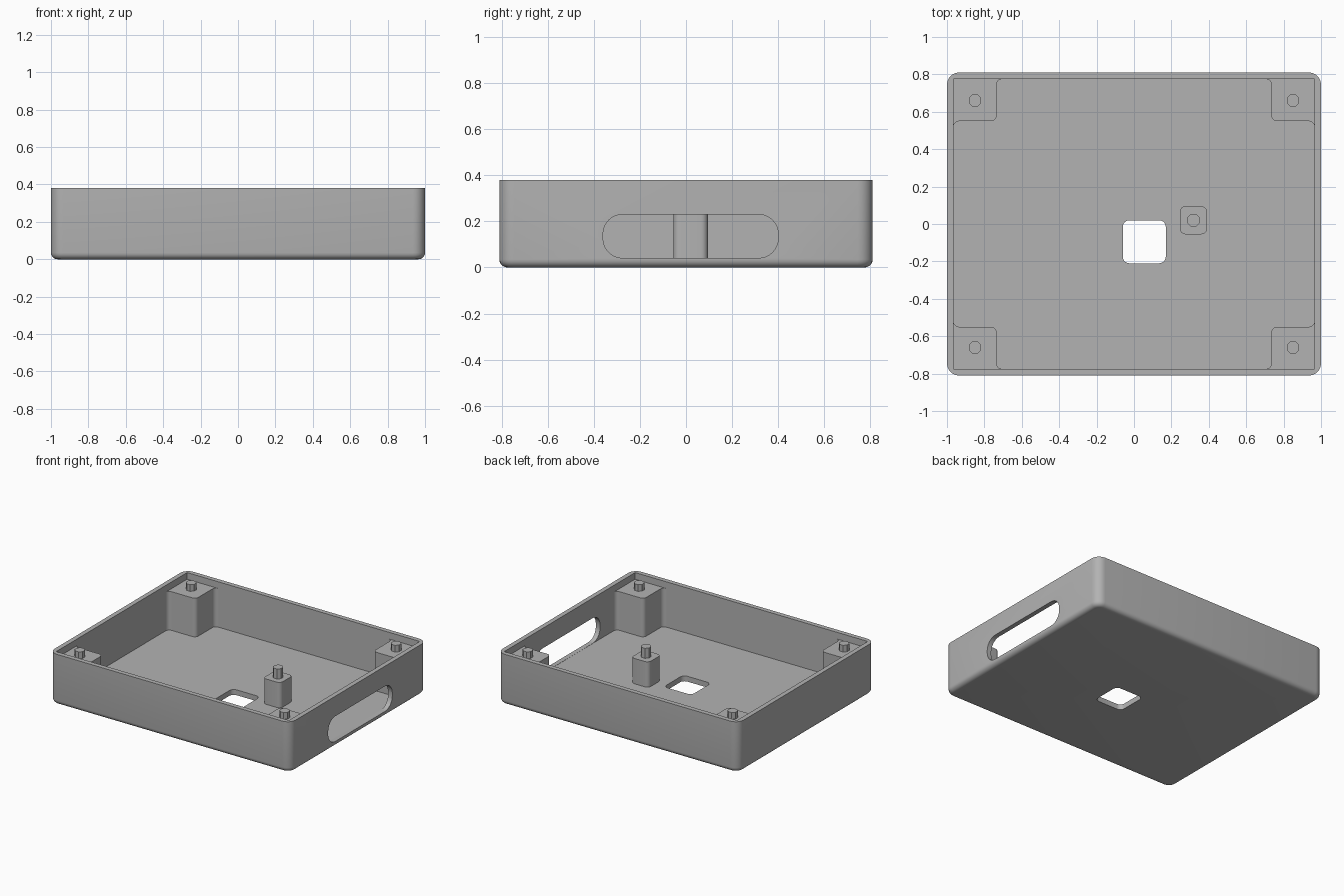
import bpy, bmesh, math
from mathutils import Vector, Matrix

cube = bpy.data.objects.get("Cube")
if cube:
    bpy.data.objects.remove(cube, do_unlink=True)

grey = bpy.data.materials.new("mid grey plastic")
grey.use_nodes = True
colour = (0.45, 0.45, 0.45, 1)
grey.diffuse_color = colour
grey.node_tree.nodes["Principled BSDF"].inputs["Base Color"].default_value = colour

WALL, FLOOR, RIM = 0.035, 0.04, 0.38
HALF_X, HALF_Y = 1.0, 0.81
IN_X, IN_Y = HALF_X - WALL, HALF_Y - WALL


def finish(name, bm, smooth=True):
    bmesh.ops.recalc_face_normals(bm, faces=bm.faces)
    mesh = bpy.data.meshes.new(name)
    bm.to_mesh(mesh)
    bm.free()
    mesh.materials.append(grey)
    ob = bpy.data.objects.new(name, mesh)
    bpy.context.collection.objects.link(ob)
    if smooth:
        smooth_shade(ob)
    return ob


def smooth_shade(ob):
    bpy.ops.object.select_all(action='DESELECT')
    ob.select_set(True)
    bpy.context.view_layer.objects.active = ob
    bpy.ops.object.shade_smooth_by_angle(angle=math.radians(30))


def block(lo, hi, radius=0, axis=2, segments=6):
    """Box between two corners, with the edges along one axis rounded."""
    lo, hi = Vector(lo), Vector(hi)
    bm = bmesh.new()
    bmesh.ops.create_cube(bm, size=1)
    for v in bm.verts:
        v.co = Vector(a + (b - a) * (c + 0.5) for a, b, c in zip(lo, hi, v.co))
    if radius:
        edges = [e for e in bm.edges
                 if abs((e.verts[0].co - e.verts[1].co)[axis]) > 1e-4]
        bmesh.ops.bevel(bm, geom=edges, offset=radius, segments=segments,
                        affect='EDGES', profile=0.5)
    return bm


def cut(target, cutter):
    mod = target.modifiers.new("cut", 'BOOLEAN')
    mod.operation, mod.solver, mod.object = 'DIFFERENCE', 'EXACT', cutter
    bpy.ops.object.select_all(action='DESELECT')
    target.select_set(True)
    bpy.context.view_layer.objects.active = target
    bpy.ops.object.modifier_apply(modifier=mod.name)
    bpy.data.objects.remove(cutter, do_unlink=True)


# Tray shell: rounded corners and rounded underside edge
bm = block((-HALF_X, -HALF_Y, 0), (HALF_X, HALF_Y, RIM), 0.065)
under = [e for e in bm.edges if all(v.co.z < 1e-4 for v in e.verts)]
bmesh.ops.bevel(bm, geom=under, offset=0.035, segments=5, affect='EDGES', profile=0.5)
shell = finish("tray_shell", bm, False)

# Cavity, floor opening and long side slot
cutters = {
    "cavity_cutter": block((-IN_X, -IN_Y, FLOOR), (IN_X, IN_Y, 0.6)),
    "floor_hole_cutter": block((-0.06, -0.21, -0.1), (0.17, 0.02, 0.2), 0.035),
    "side_slot_cutter": block((0.9, -0.36, FLOOR + 0.001), (1.1, 0.4, 0.23), 0.085, 0, 8),
}
for name, cutter_bm in cutters.items():
    cutter = finish(name, cutter_bm, False)
    cutter.hide_render = True
    cut(shell, cutter)
smooth_shade(shell)


def peg(name, x, y, z0, z1):
    bm = bmesh.new()
    bmesh.ops.create_cone(bm, cap_ends=True, segments=8, radius1=0.036, radius2=0.036,
                          depth=z1 - z0,
                          matrix=Matrix.Translation((x, y, (z0 + z1) / 2))
                          @ Matrix.Rotation(math.pi / 8, 4, 'Z'))
    return finish(name, bm, False)


def arc(cx, cy, start, end, r=0.03, steps=5):
    angles = [math.radians(start + (end - start) * i / steps) for i in range(steps + 1)]
    return [(cx + r * math.cos(a), cy + r * math.sin(a)) for a in angles]


# Corner posts: rounded inner corner, flared into the walls
def corner_post(name, sx, sy):
    r, sink = 0.03, 0.008
    px, py = 0.735, 0.55
    outline = [(IN_X + sink, IN_Y + sink), (px - r, IN_Y + sink)]
    outline += arc(px - r, IN_Y - r, 90, 0)
    outline += arc(px + r, py + r, 180, 270)
    outline += arc(IN_X - r, py - r, 90, 0)
    outline += [(IN_X + sink, py - r)]
    bm = bmesh.new()
    base = bm.faces.new([bm.verts.new((sx * x, sy * y, FLOOR - 0.01)) for x, y in outline])
    top = bmesh.ops.extrude_face_region(bm, geom=[base])["geom"]
    for v in top:
        if isinstance(v, bmesh.types.BMVert):
            v.co.z = 0.33
    return finish(name, bm)


for sx, side in ((-1, "right"), (1, "left")):
    for sy, end in ((-1, "front"), (1, "back")):
        corner_post(f"{end}_{side}_corner_post", sx, sy)
        peg(f"{end}_{side}_peg", sx * 0.85, sy * 0.66, 0.32, RIM)

# Free standing post beside the floor opening
finish("standoff", block((0.245, -0.055, FLOOR - 0.01), (0.39, 0.095, 0.23), 0.03))
peg("standoff_peg", 0.318, 0.02, 0.22, 0.305)
